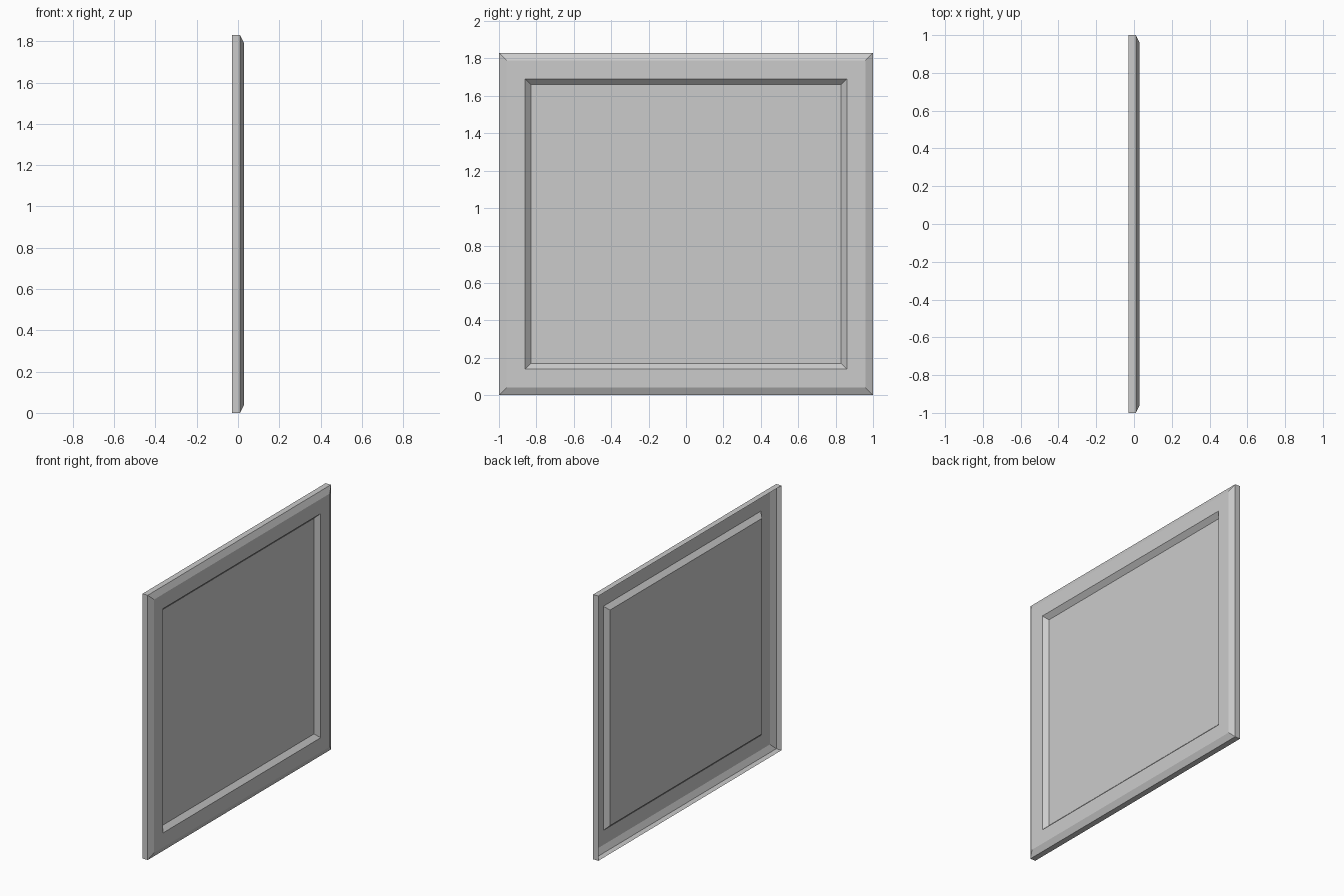
import bpy, bmesh

if "Cube" in bpy.data.objects:
    bpy.data.objects.remove(bpy.data.objects["Cube"])

W, H = 2.0, 1.83  # width along y, height along z

# Cross-section from the open back rim to the recessed panel: (inset, x)
PROFILE = [
    (0.00, -0.03),  # back rim
    (0.00, 0.01),   # outer side wall
    (0.04, 0.03),   # outer chamfer
    (0.14, 0.03),   # flat frame face
    (0.17, 0.00),   # slope into the recess
]


def ring(bm, inset, x):
    a, lo, hi = W / 2 - inset, inset, H - inset
    return [bm.verts.new((x, y, z)) for y, z in ((-a, lo), (a, lo), (a, hi), (-a, hi))]


bm = bmesh.new()
rings = [ring(bm, inset, x) for inset, x in PROFILE]

# Mitred frame bands between successive rectangles
for outer, inner in zip(rings, rings[1:]):
    for i in range(4):
        j = (i + 1) % 4
        bm.faces.new((outer[i], outer[j], inner[j], inner[i]))

# Recessed centre panel; the back stays open
bm.faces.new(rings[-1])

mesh = bpy.data.meshes.new("framed_panel")
bm.to_mesh(mesh)
bm.free()
bpy.context.collection.objects.link(bpy.data.objects.new("framed_panel", mesh))
